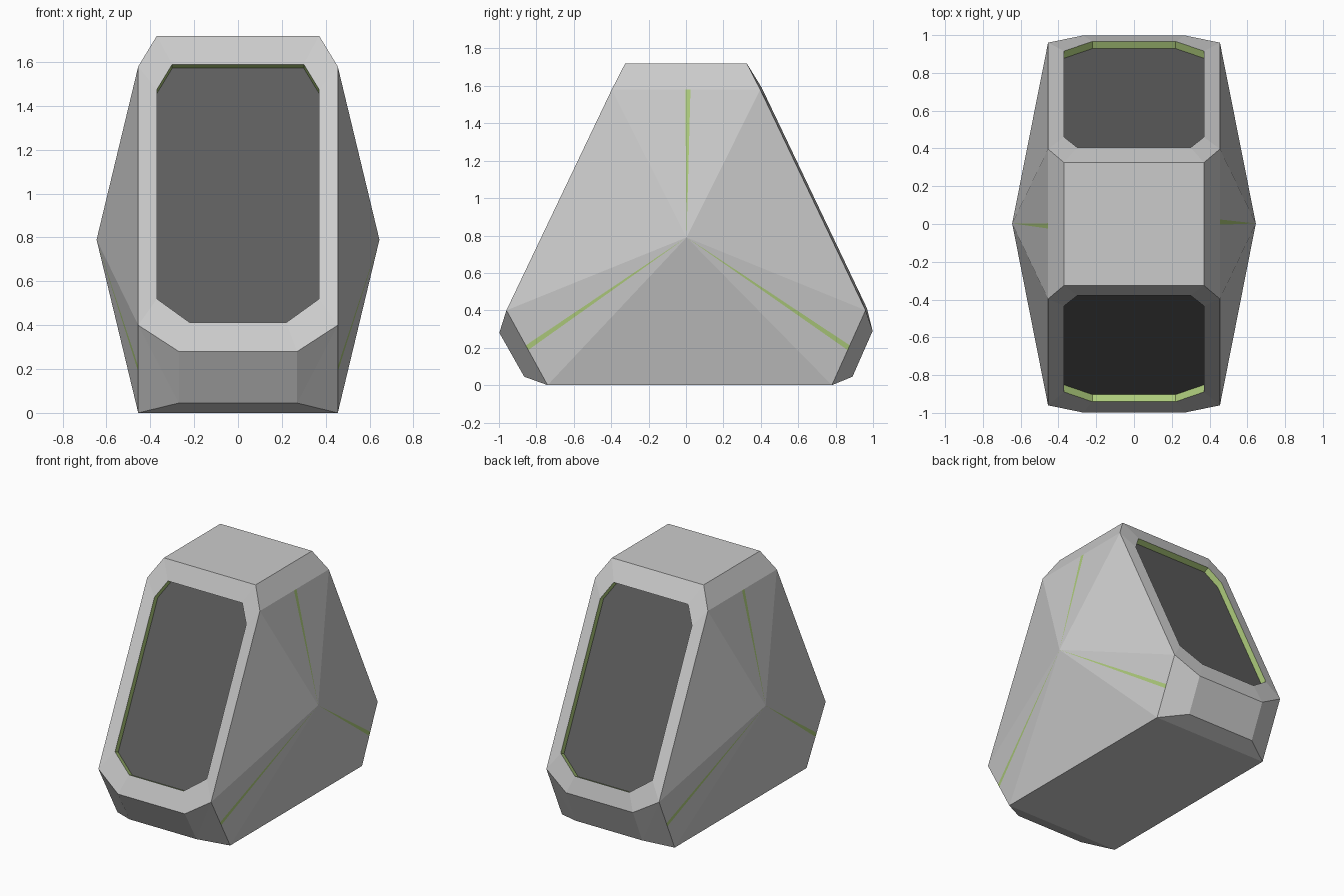
import bpy, bmesh
from mathutils import Vector as V

if "Cube" in bpy.data.objects:
    bpy.data.objects.remove(bpy.data.objects["Cube"])

CENTRE = V((0, 0, 0.79))
parts = {}


def face(part, pts, ref=CENTRE, outward=True):
    """Store one polygon, wound to point away from (or towards) ref."""
    pts = [V(p) for p in pts]
    mid = sum(pts, V()) / len(pts)
    n = V()
    for a, b in zip(pts, pts[1:] + pts[:1]):
        n += (a - mid).cross(b - mid)
    if (n.dot(mid - ref) > 0) != outward:
        pts.reverse()
    parts.setdefault(part, []).append(pts)


def ring(half):
    """Complete a right-hand half loop with its mirror image."""
    return half + [V((-p.x, p.y, p.z)) for p in reversed(half)]


def slope(z):
    return 0.33 + 0.477 * (1.72 - z)


# Key points at the front (s=-1) and back (s=1)
def end_points(s):
    b = s > 0
    return dict(
        top=V((0.37, s * 0.325, 1.72)), shoulder=V((0.455, s * 0.397, 1.58)),
        hip=V((0.455, s * 0.96, 0.40)), lip=V((0.27, s * 0.998, 0.29 if b else 0.28)),
        toe=V((0.27, 0.89 if b else -0.865, 0.045)), foot=V((0.455, 0.78 if b else -0.74, 0)))


def mx(p, s=-1):
    return V((s * p.x, p.y, p.z))


ends = {s: end_points(s) for s in (-1, 1)}

# Front and back: frame, recessed screen, coloured recess wall, chamfered base
for s, name in ((-1, "front"), (1, "back")):
    e = ends[s]
    outer = ring([e["top"], e["shoulder"], e["hip"], e["lip"]])
    inner = ring([V((x, s * slope(z) + 0.013, z)) for x, z in
                  ((0.30, 1.59), (0.37, 1.475), (0.37, 0.52), (0.22, 0.412))])
    depth = V((0, -s * 0.9, -0.43)) * 0.042
    floor = [p + depth for p in inner]
    mid = sum(floor, V()) / 8
    for i in range(8):
        j = (i + 1) % 8
        face("shell", [outer[i], outer[j], inner[j], inner[i]])
        face(name + "_recess_trim", [inner[i], inner[j], floor[j], floor[i]], mid, False)
    face(name + "_screen", floor)
    lip, toe, foot, hip = e["lip"], e["toe"], e["foot"], e["hip"]
    face("shell", [lip, mx(lip), mx(toe), toe])
    face("shell", [toe, mx(toe), mx(foot), foot])
    for k in (1, -1):
        face("shell", [mx(p, k) for p in (hip, lip, toe)])
        face("shell", [mx(p, k) for p in (hip, toe, foot)])

# Top and bottom
f, b = ends[-1], ends[1]
for key in ("top", "foot"):
    face("shell", [f[key], b[key], mx(b[key]), mx(f[key])])

# Sides: shoulder bevel plus a shallow fan split by three thin tapered strips
for k in (1, -1):
    face("shell", [mx(p, k) for p in (f["top"], b["top"], b["shoulder"], f["shoulder"])])
    apex = V((k * 0.645, 0.003, 0.79))

    def gap(p, q, shift=0.0, w=0.014):
        d = (q - p).normalized()
        m = (p + q) / 2 + d * shift
        return [m - d * w, m + d * w]

    loop = [f["shoulder"], *gap(f["shoulder"], b["shoulder"], k * 0.01), b["shoulder"],
            (b["shoulder"] + b["hip"]) / 2, b["hip"], *gap(b["hip"], b["foot"]), b["foot"],
            (b["foot"] + f["foot"]) / 2, f["foot"], *gap(f["foot"], f["hip"]), f["hip"],
            (f["hip"] + f["shoulder"]) / 2]
    loop = [mx(p, k) for p in loop]
    for i, p in enumerate(loop):
        part = "side_strips" if i in (1, 6, 11) else "shell"
        face(part, [apex, p, loop[(i + 1) % len(loop)]])


def material(name, colour):
    m = bpy.data.materials.new(name)
    m.diffuse_color = colour
    m.use_nodes = True
    m.node_tree.nodes["Principled BSDF"].inputs["Base Color"].default_value = m.diffuse_color
    return m


green = material("green", (0.42, 0.60, 0.20, 1))
dark = material("dark", (0.11, 0.11, 0.11, 1))

# Turn each group of faces into its own object
for name, polys in parts.items():
    bm = bmesh.new()
    for pts in polys:
        bm.faces.new([bm.verts.new(p) for p in pts])
    bmesh.ops.remove_doubles(bm, verts=bm.verts, dist=1e-4)
    me = bpy.data.meshes.new(name)
    bm.to_mesh(me)
    bm.free()
    bpy.context.collection.objects.link(bpy.data.objects.new(name, me))
    if "screen" in name:
        me.materials.append(dark)
    elif name != "shell":
        me.materials.append(green)
